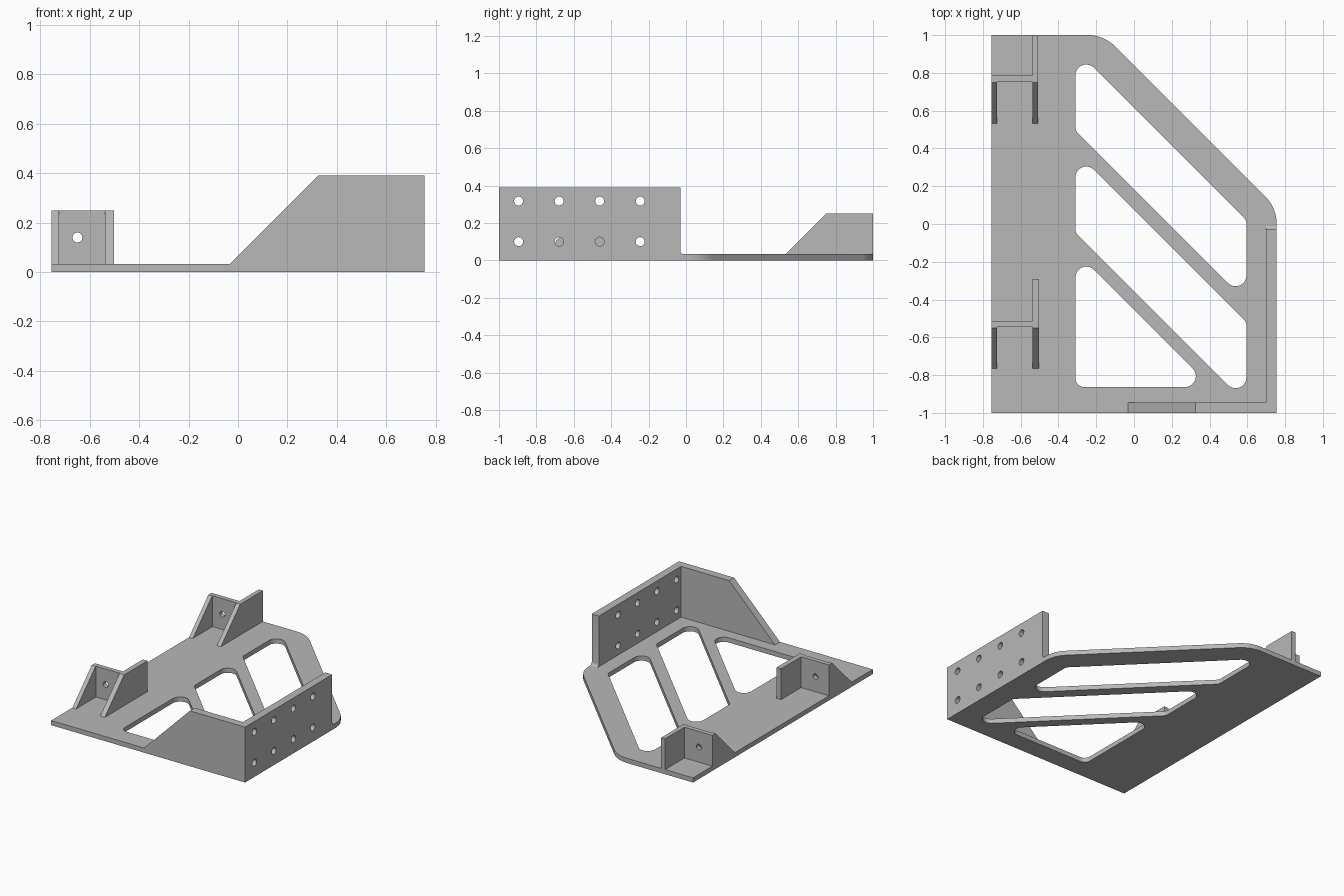
import bpy, bmesh
from math import sin, cos, pi, tan, radians
from mathutils import Matrix, Vector

if "Cube" in bpy.data.objects:
    bpy.data.objects.remove(bpy.data.objects["Cube"])

GREY = (0.48, 0.48, 0.48, 1)
mat = bpy.data.materials.new("plain grey")
mat.use_nodes = True
mat.diffuse_color = GREY
mat.node_tree.nodes["Principled BSDF"].inputs["Base Color"].default_value = GREY

T = 0.033           # plate thickness
LEFT, RIGHT = -0.755, 0.755
AXES = {            # profile plane: horizontal, vertical, thickness directions
    "xy": ((1, 0, 0), (0, 1, 0), (0, 0, 1)),
    "yz": ((0, 1, 0), (0, 0, 1), (1, 0, 0)),
    "xz": ((1, 0, 0), (0, 0, 1), (0, -1, 0)),
}


def rounded(corners, steps=10):
    """Polygon from (x, y, radius) corners, with arcs where radius > 0."""
    out = []
    for i, (x, y, r) in enumerate(corners):
        p = Vector((x, y))
        if r == 0:
            out.append(p)
            continue
        a = (Vector(corners[i - 1][:2]) - p).normalized()
        b = (Vector(corners[(i + 1) % len(corners)][:2]) - p).normalized()
        half = a.angle(b) / 2
        centre = p + (a + b).normalized() * (r / sin(half))
        start = p + a * (r / tan(half)) - centre
        end = p + b * (r / tan(half)) - centre
        sweep = pi - 2 * half
        for k in range(steps + 1):
            t = k / steps
            out.append(centre + (start * sin((1 - t) * sweep) + end * sin(t * sweep)) / sin(sweep))
    return out


def circle(x, y, r, n=24):
    return [(x + r * cos(2 * pi * i / n), y + r * sin(2 * pi * i / n)) for i in range(n)]


def prism(name, plane, loops, lo, hi):
    """Extrude an outline with holes from lo to hi along the plane's normal axis."""
    curve = bpy.data.curves.new(name, "CURVE")
    curve.dimensions = "2D"
    curve.fill_mode = "BOTH"
    curve.extrude = (hi - lo) / 2
    for loop in loops:
        spline = curve.splines.new("POLY")
        spline.points.add(len(loop) - 1)
        for point, co in zip(spline.points, loop):
            point.co = (co[0], co[1], 0, 1)
        spline.use_cyclic_u = True
    source = bpy.data.objects.new(name + "_profile", curve)
    bpy.context.collection.objects.link(source)
    deps = bpy.context.evaluated_depsgraph_get()
    mesh = bpy.data.meshes.new_from_object(source.evaluated_get(deps))
    bpy.data.objects.remove(source)

    u, v, w = (Vector(d) for d in AXES[plane])
    place = Matrix((u, v, w)).transposed().to_4x4()
    place.translation = Vector([abs(c) for c in w]) * (lo + hi) / 2
    bm = bmesh.new()
    bm.from_mesh(mesh)
    bmesh.ops.remove_doubles(bm, verts=bm.verts, dist=0.0001)
    bm.transform(place)
    bmesh.ops.recalc_face_normals(bm, faces=bm.faces)
    bm.to_mesh(mesh)
    bm.free()
    mesh.materials.clear()
    mesh.materials.append(mat)
    obj = bpy.data.objects.new(name, mesh)
    bpy.context.collection.objects.link(obj)
    bpy.ops.object.select_all(action="DESELECT")
    obj.select_set(True)
    bpy.context.view_layer.objects.active = obj
    bpy.ops.object.shade_smooth_by_angle(angle=radians(30))
    return obj


# Base plate with two slanted slots and a triangular window
R, X0, X1 = 0.057, -0.31, 0.595
outline = rounded([(LEFT, -1, 0), (RIGHT, -1, 0), (RIGHT, 0.085, 0.2), (-0.16, 1, 0.2), (LEFT, 1, 0)])
windows = []
for upper, lower in ((0.615, 0.185), (0.075, -0.355)):
    windows.append(rounded([(X0, upper - X0, R), (X0, lower - X0, 0.04),
                            (X1, lower - X1, R), (X1, upper - X1, 0.04)]))
floor, diag = -0.863, -0.455
windows.append(rounded([(X0, diag - X0, R), (X0, floor, 0.045), (diag - floor, floor, R)]))
prism("base_plate", "xy", [outline] + windows, 0, T)

# Tall side wall with two rows of holes and a small fillet at its rear foot
f, end = 0.02, -0.03
fillet = [(end + f - f * sin(k * pi / 8), T + f - f * cos(k * pi / 8)) for k in range(5)]
holes = [circle(-0.895 + 0.2167 * i, z, 0.024) for i in range(4) for z in (0.1, 0.317)]
prism("side_wall", "yz", [[(-1, T)] + fillet + [(end, 0.39), (-1, 0.39)]] + holes, 0.7, RIGHT)

# Front wall with a sloping end
prism("front_wall", "xz", [[(-0.032, T), (RIGHT, T), (RIGHT, 0.39), (0.325, 0.39)]], -1, -0.945)

# Two upright brackets: drilled plate, short outer gusset, long inner gusset
TOP = 0.25
for name, face, tail, inner in (("front", -0.545, -0.29, -0.502), ("rear", 0.753, 1.0, -0.507)):
    back = face + 0.032
    toe, crest = face - 0.22, face - 0.005
    prism(name + "_bracket_plate", "xz",
          [[(LEFT, T), (inner, T), (inner, TOP), (LEFT, TOP)], circle(-0.65, 0.14, 0.02)], face, back)
    for part, stop, lo, hi in (("outer", back, LEFT, LEFT + 0.03), ("inner", tail, -0.538, inner)):
        prism(name + "_bracket_" + part + "_gusset", "yz",
              [[(toe, T), (stop, T), (stop, TOP), (crest, TOP)]], lo, hi)
